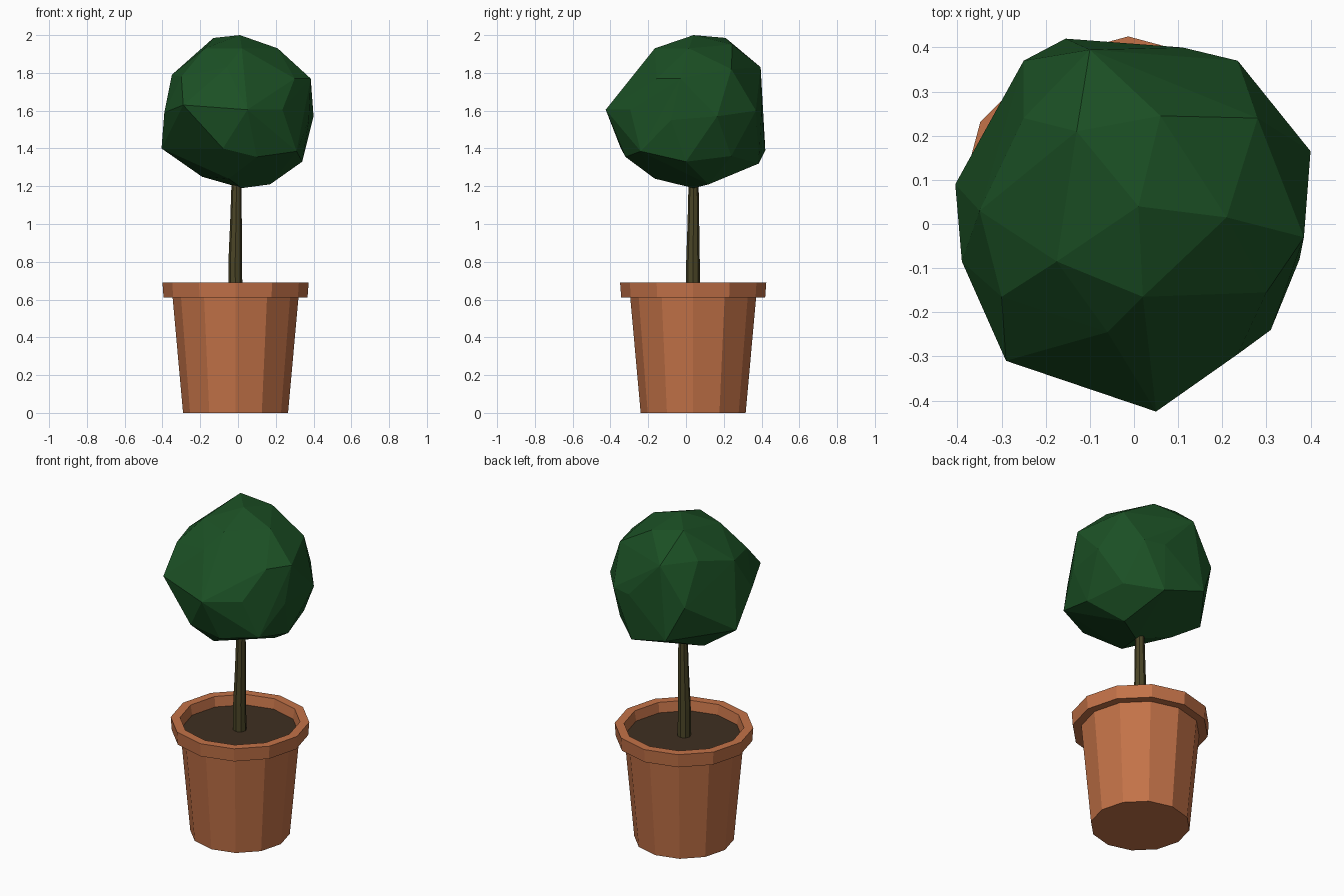
import bpy, bmesh
from math import cos, sin, tau


def material(name, rgb):
    m = bpy.data.materials.new(name)
    m.diffuse_color = (*rgb, 1)
    return m


def add_object(name, bm, mat):
    bmesh.ops.recalc_face_normals(bm, faces=bm.faces[:])
    me = bpy.data.meshes.new(name)
    bm.to_mesh(me)
    bm.free()
    me.materials.append(mat)
    ob = bpy.data.objects.new(name, me)
    bpy.context.collection.objects.link(ob)
    return ob


def ringed(name, rings, sides, mat):
    """Flat-sided solid through rings of (x, y, z, radius), capped at both ends."""
    bm = bmesh.new()
    loops = [[bm.verts.new((x + r * cos(tau * i / sides), y + r * sin(tau * i / sides), z))
              for i in range(sides)] for x, y, z, r in rings]
    for a, b in zip(loops, loops[1:]):
        for i in range(sides):
            j = (i + 1) % sides
            bm.faces.new((a[i], a[j], b[j], b[i]))
    bm.faces.new(loops[0])
    bm.faces.new(loops[-1])
    return add_object(name, bm, mat)


terracotta = material("terracotta", (0.55, 0.17, 0.065))
earth = material("earth", (0.05, 0.028, 0.015))
bark = material("bark", (0.07, 0.06, 0.02))
leaf = material("leaf", (0.011, 0.08, 0.018))

CX, CY = -0.013, 0.038

# Pot with overhanging rim and hollow top
profile = [(0.278, 0), (0.333, 0.61), (0.381, 0.61), (0.387, 0.69),
           (0.335, 0.69), (0.322, 0.61)]
ringed("pot", [(CX, CY, z, r) for r, z in profile], 12, terracotta)

# Soil surface
ringed("soil", [(CX, CY, 0.61, 0.32), (CX, CY, 0.63, 0.325)], 12, earth)

# Slightly bent, tapering trunk
ringed("trunk", [(-0.014, 0.038, 0.61, 0.038), (-0.015, 0.037, 0.80, 0.036),
                 (-0.011, 0.039, 1.00, 0.031), (-0.008, 0.040, 1.20, 0.027),
                 (-0.004, 0.040, 1.40, 0.025)], 8, bark)

# Faceted crown: hull of its corner points, tier by tier from the top
tiers = [
    (0.01, 0.04, 2.00), (-0.13, 0.21, 1.985), (0.06, 0.245, 1.95),
    (0.21, 0.015, 1.93), (0.02, -0.165, 1.93), (-0.175, -0.085, 1.93),
    (0.28, 0.24, 1.82), (-0.10, 0.395, 1.83), (-0.25, 0.24, 1.84),
    (-0.35, 0.03, 1.79), (-0.30, -0.165, 1.78), (-0.06, -0.245, 1.83),
    (0.30, -0.155, 1.77), (0.385, -0.03, 1.77),
    (0.05, -0.425, 1.605), (0.235, -0.295, 1.605), (0.375, -0.08, 1.55),
    (0.40, 0.165, 1.57), (0.235, 0.37, 1.60), (0.11, 0.40, 1.60),
    (-0.25, 0.37, 1.60), (-0.39, -0.085, 1.59), (-0.29, -0.31, 1.63),
    (-0.405, 0.09, 1.40), (-0.155, 0.42, 1.39), (-0.08, -0.345, 1.40),
    (0.10, -0.32, 1.355), (0.31, -0.24, 1.385), (0.34, 0.00, 1.33),
    (0.28, 0.24, 1.36), (0.10, 0.385, 1.32), (-0.05, -0.165, 1.24),
    (0.17, 0.12, 1.21), (0.02, 0.04, 1.19), (-0.19, 0.10, 1.25),
]
bm = bmesh.new()
for p in tiers:
    bm.verts.new(p)
hull = bmesh.ops.convex_hull(bm, input=bm.verts[:])
unused = {v for v in hull["geom_interior"] + hull["geom_unused"]
          if isinstance(v, bmesh.types.BMVert)}
bmesh.ops.delete(bm, geom=list(unused), context='VERTS')
add_object("crown", bm, leaf)
